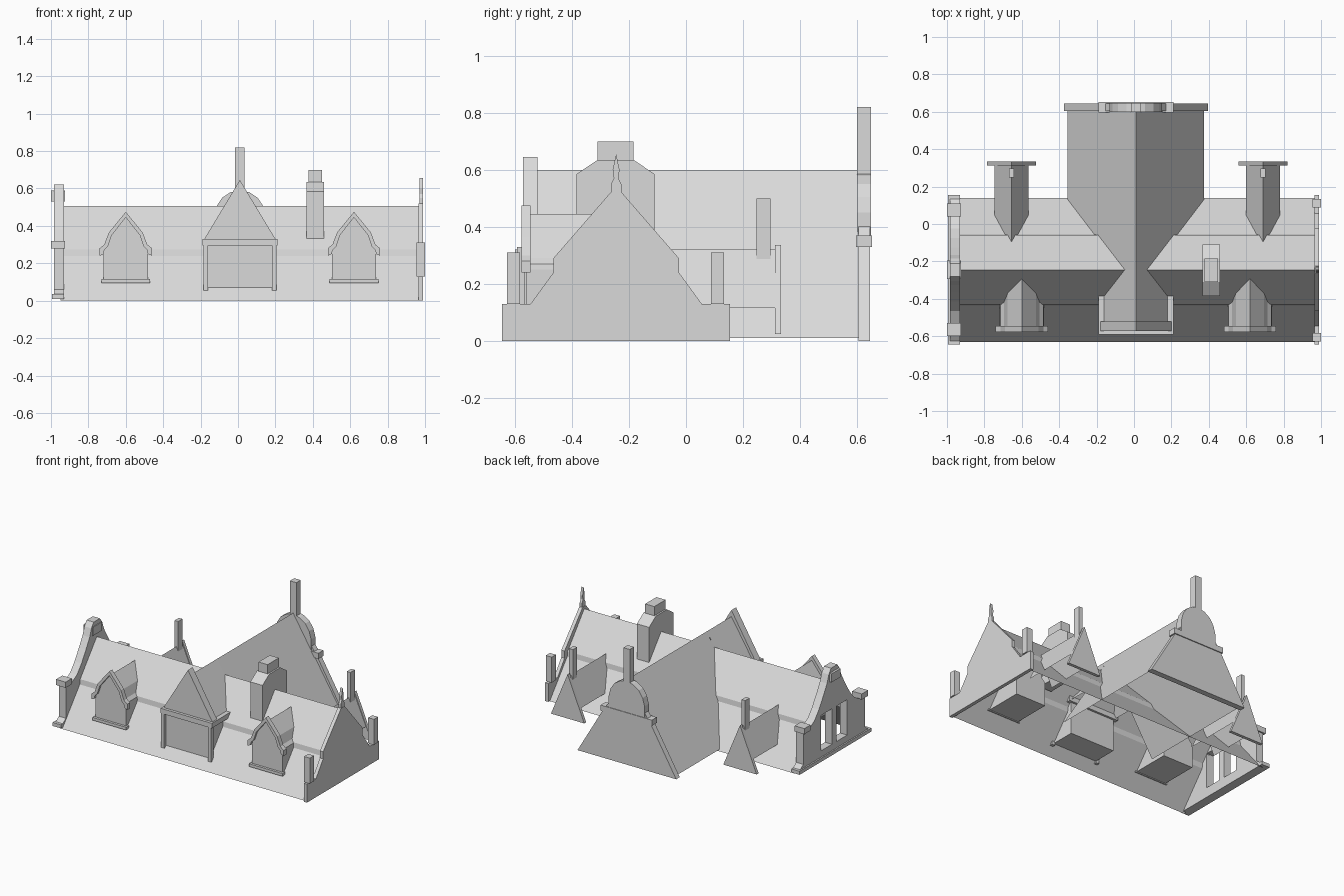
import bpy, bmesh
from mathutils import Vector

cube = bpy.data.objects.get("Cube")
if cube:
    bpy.data.objects.remove(cube, do_unlink=True)

stone = bpy.data.materials.new("pale_grey")
stone.use_nodes = True
stone.diffuse_color = (0.7, 0.7, 0.7, 1)
stone.node_tree.nodes["Principled BSDF"].inputs["Base Color"].default_value = (0.7, 0.7, 0.7, 1)


def finish(name, bm):
    bmesh.ops.recalc_face_normals(bm, faces=bm.faces)
    mesh = bpy.data.meshes.new(name)
    bm.to_mesh(mesh)
    bm.free()
    mesh.materials.append(stone)
    ob = bpy.data.objects.new(name, mesh)
    bpy.context.collection.objects.link(ob)
    return ob


def extrude(name, profile, axis, a, b, solid=True):
    """Sweep a profile of (across, z) points along x or y; open sheet if not solid."""
    bm = bmesh.new()

    def ring(t):
        return [bm.verts.new((t, p, z) if axis == "x" else (p, t, z)) for p, z in profile]
    r1, r2 = ring(a), ring(b)
    n = len(profile)
    for i in range(n if solid else n - 1):
        j = (i + 1) % n
        bm.faces.new((r1[i], r1[j], r2[j], r2[i]))
    if solid:
        bm.faces.new(r1)
        bm.faces.new(r2)
    return finish(name, bm)


def box(name, x, y, z):
    return extrude(name, [(x[0], z[0]), (x[1], z[0]), (x[1], z[1]), (x[0], z[1])], "y", *y)


def mirrored(half, c):
    """Half profile from outer foot to top, mirrored about c."""
    right = [(c + d, z) for d, z in half]
    left = [(c - d, z) for d, z in reversed(half) if d > 0]
    return right + left


MID = -0.245   # y of the main ridge
CX = 0.01      # x of the cross ridge

# Main roof with a small step halfway down each slope
extrude("main_roof", mirrored([(0.385, 0), (0.19, 0.24), (0.185, 0.275), (0, 0.505)], MID),
        "x", -0.95, 0.975, False)

# Plain end gable with corner posts and finial
extrude("plain_gable", mirrored([(0.4, 0), (0.4, 0.13), (0.3, 0.13), (0.22, 0.24),
                                 (0.22, 0.29), (0.02, 0.52)], MID), "x", 0.965, 0.99)
for tag, y in (("front", -0.605), ("back", 0.11)):
    box("corner_post_" + tag, (0.955, 1.0), (y - 0.023, y + 0.023), (0.13, 0.31))
extrude("finial", mirrored([(0.018, 0.51), (0.018, 0.55), (0.008, 0.57), (0.012, 0.60),
                            (0, 0.655)], MID), "x", 0.97, 0.988)

# Scrolled end gable with raised cap and two openings
scroll = extrude("scrolled_gable", mirrored(
    [(0.40, 0.02), (0.345, 0.06), (0.345, 0.28), (0.29, 0.28), (0.22, 0.32), (0.17, 0.38),
     (0.12, 0.46), (0.08, 0.53), (0.06, 0.585), (0.035, 0.62)], MID), "x", -0.985, -0.93)
box("gable_cap", (-1.0, -0.925), (MID - 0.05, MID + 0.05), (0.53, 0.59))
box("gable_sill", (-0.995, -0.93), (MID - 0.40, MID + 0.40), (0.01, 0.035))
for i, s in enumerate((-1, 1)):
    y = MID + s * 0.085
    cutter = box("opening_cutter_%d" % i, (-1.1, -0.8), (y - 0.06, y + 0.06), (0.08, 0.33))
    cutter.hide_render = True
    cutter.hide_set(True)
    cut = scroll.modifiers.new("opening", "BOOLEAN")
    cut.object = cutter
    cut.solver = "EXACT"
    y = MID + s * 0.32
    box("shoulder_post_%d" % i, (-1.0, -0.925), (y - 0.035, y + 0.035), (0.28, 0.32))

# Rear wing and its gable wall
extrude("wing_roof", mirrored([(0.365, 0.01), (0, 0.6)], CX), "y", MID, 0.605, False)
extrude("wing_gable", mirrored([(0.385, 0), (0.19, 0.33), (0.0, 0.6)], CX), "y", 0.605, 0.645)
box("wing_cornice", (CX - 0.2, CX + 0.2), (0.597, 0.652), (0.33, 0.37))
extrude("wing_arch", mirrored([(0.14, 0.36), (0.14, 0.45), (0.125, 0.505), (0.095, 0.55),
                               (0.05, 0.58), (0, 0.59)], CX), "y", 0.6, 0.648)
box("wing_chimney", (CX - 0.025, CX + 0.025), (0.6, 0.648), (0.57, 0.82))

# Central front bay
extrude("bay_roof", mirrored([(0.185, 0.305), (0, 0.6)], CX), "y", -0.53, MID, False)
extrude("bay_gable", mirrored([(0.19, 0.33), (0, 0.645)], CX), "y", -0.572, -0.52)
box("bay_cornice", (CX - 0.2, CX + 0.2), (-0.592, -0.385), (0.295, 0.33))
box("bay_wall", (CX - 0.175, CX + 0.175), (-0.575, -0.40), (0.07, 0.3))
for tag, s in (("left", 1), ("right", -1)):
    x = CX + s * 0.183
    box("bay_post_" + tag, (x - 0.012, x + 0.012), (-0.592, -0.565), (0.055, 0.3))

# Small front dormers with stepped coping
for tag, x in (("right", -0.6), ("left", 0.62)):
    inner = [(0.118, 0.25), (0.115, 0.27), (0.095, 0.29), (0.075, 0.35), (0, 0.445)]
    outer = [(0.14, 0.24), (0.14, 0.28), (0.115, 0.3), (0.09, 0.365), (0, 0.475)]
    extrude("dormer_body_" + tag, mirrored([(0.118, 0.1)] + inner, x), "y", -0.56, -0.28)
    for side in (-1, 1):
        band = [(x + side * d, z) for d, z in outer + inner[::-1]]
        extrude("dormer_coping_%s_%d" % (tag, side), band, "y", -0.577, -0.545)
    box("dormer_sill_" + tag, (x - 0.13, x + 0.13), (-0.577, -0.545), (0.095, 0.115))

# Rear dormers with chimneys
for tag, x in (("right", -0.655), ("left", 0.69)):
    extrude("rear_dormer_roof_" + tag, mirrored([(0.09, 0.115), (0, 0.32)], x),
            "y", -0.1, 0.32, False)
    extrude("rear_dormer_gable_" + tag, mirrored([(0.13, 0.025), (0, 0.337)], x),
            "y", 0.312, 0.334)
    box("rear_dormer_chimney_" + tag, (x - 0.014, x + 0.014), (0.248, 0.296), (0.28, 0.5))

# Ridge chimney with tapered shoulders
extrude("chimney_stack", mirrored([(0.137, 0.3), (0.137, 0.585), (0.063, 0.635)], -0.247),
        "x", 0.365, 0.46)
box("chimney_top", (0.377, 0.448), (-0.31, -0.185), (0.6, 0.7))
